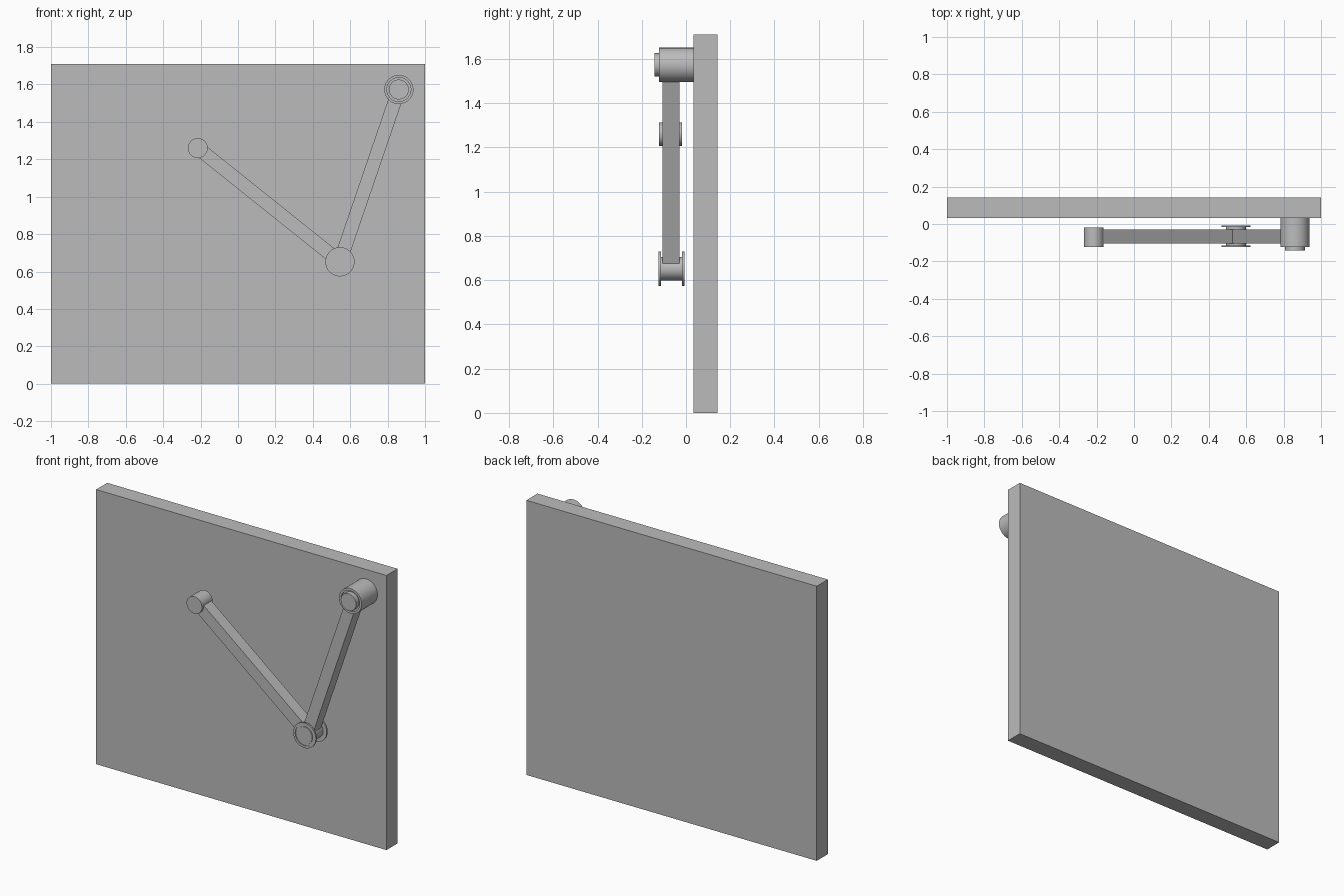
import bpy, bmesh, math
from mathutils import Vector, Matrix

if "Cube" in bpy.data.objects:
    bpy.data.objects.remove(bpy.data.objects["Cube"])

GREY = (0.5, 0.5, 0.5, 1)
grey = bpy.data.materials.new("plain_grey")
grey.use_nodes = True
grey.diffuse_color = GREY
grey.node_tree.nodes["Principled BSDF"].inputs["Base Color"].default_value = GREY


def finish(name, bm, smooth=False):
    bmesh.ops.recalc_face_normals(bm, faces=bm.faces[:])
    mesh = bpy.data.meshes.new(name)
    bm.to_mesh(mesh)
    bm.free()
    mesh.materials.append(grey)
    ob = bpy.data.objects.new(name, mesh)
    bpy.context.collection.objects.link(ob)
    if smooth:
        bpy.ops.object.select_all(action='DESELECT')
        ob.select_set(True)
        bpy.context.view_layer.objects.active = ob
        bpy.ops.object.shade_smooth_by_angle(angle=math.radians(35))
    return ob


def box(name, size, matrix):
    bm = bmesh.new()
    bmesh.ops.create_cube(bm, size=1)
    bm.transform(matrix @ Matrix.Diagonal((*size, 1)))
    return finish(name, bm)


def turned(name, centre, profile, steps=64):
    """Spin (radius, y) points about a front-to-back axis."""
    bm = bmesh.new()
    x, z = centre
    verts = [bm.verts.new((x + r, y, z)) for r, y in profile]
    edges = [bm.edges.new(pair) for pair in zip(verts, verts[1:])]
    bmesh.ops.spin(bm, geom=verts + edges, cent=(x, 0, z), axis=(0, 1, 0),
                   angle=math.tau, steps=steps)
    bmesh.ops.remove_doubles(bm, verts=bm.verts[:], dist=1e-5)
    return finish(name, bm, smooth=True)


def arm(name, start, end):
    a, b = (Vector((p[0], -0.067, p[1])) for p in (start, end))
    d = b - a
    turn = Matrix.Rotation(-math.atan2(d.z, d.x), 4, 'Y')
    return box(name, (d.length, 0.077, 0.073),
               Matrix.Translation((a + b) / 2) @ turn)


shoulder, elbow, wrist = (0.86, 1.573), (0.545, 0.652), (-0.215, 1.26)
PIN, GROOVE, RIM = 0.053, 0.064, 0.078

# Backing panel
box("panel", (2, 0.109, 1.71), Matrix.Translation((0, 0.0875, 0.855)))

# Shoulder drum with a recessed ring and a projecting pin
turned("shoulder_drum", shoulder, [
    (0, 0.04), (RIM, 0.04), (RIM, -0.123), (GROOVE, -0.123),
    (GROOVE, -0.113), (PIN, -0.113), (PIN, -0.142), (0, -0.142)])

# Elbow spool: two thin flanges on a narrower pin
turned("elbow_spool", elbow, [
    (0, -0.007), (PIN, -0.007), (PIN, -0.012), (GROOVE, -0.012),
    (GROOVE, -0.007), (RIM, -0.007), (RIM, -0.017), (PIN, -0.017),
    (PIN, -0.114), (RIM, -0.114), (RIM, -0.124), (GROOVE, -0.124),
    (GROOVE, -0.119), (PIN, -0.119), (PIN, -0.124), (0, -0.124)])

# Wrist barrel
turned("wrist_barrel", wrist, [
    (0, -0.019), (PIN, -0.019), (PIN, -0.123), (0, -0.123)])

# Square bars joining the pivots
arm("upper_arm", shoulder, elbow)
arm("forearm", elbow, wrist)
